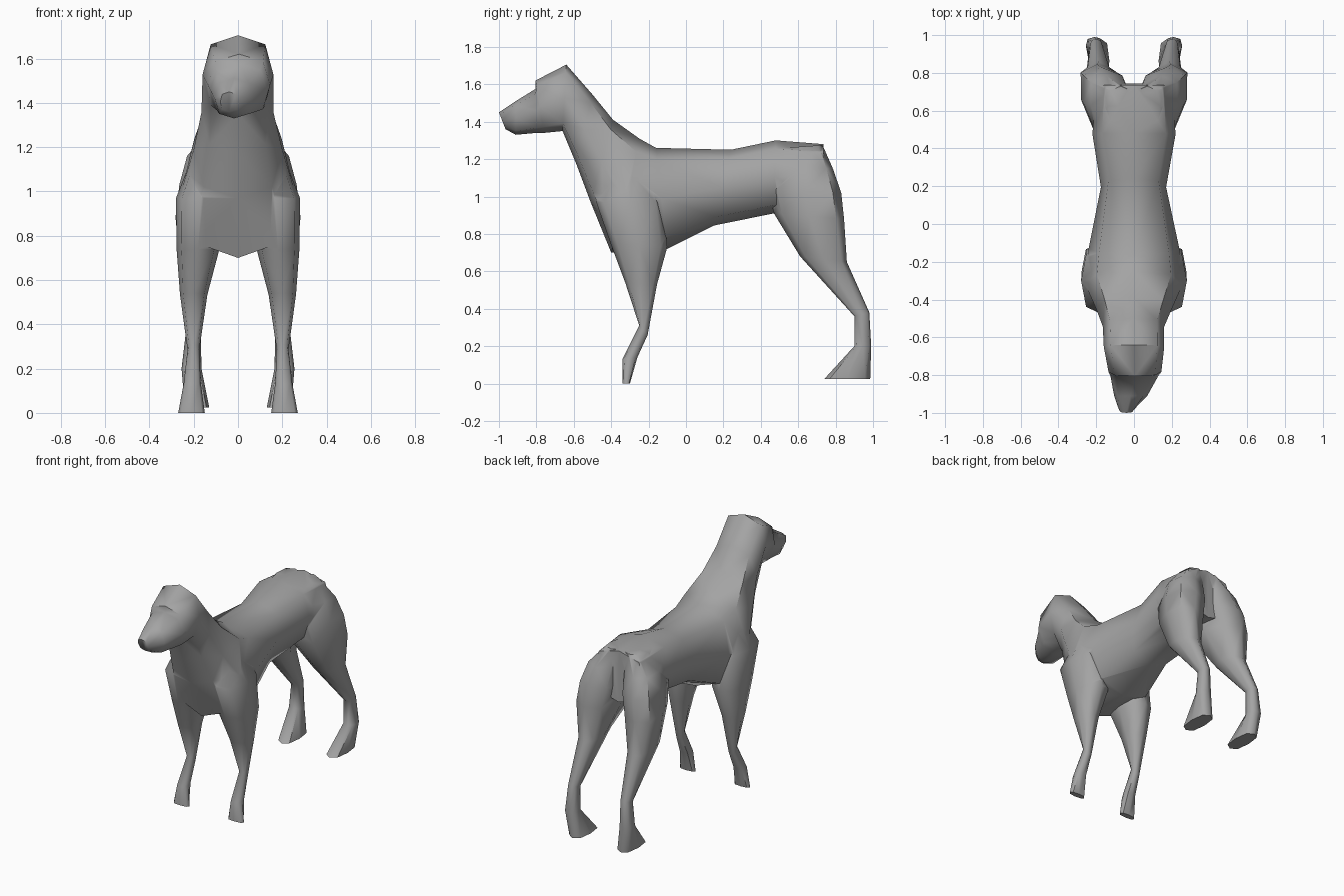
import bpy, bmesh, math
from mathutils import Vector

if "Cube" in bpy.data.objects:
    bpy.data.objects.remove(bpy.data.objects["Cube"])


def loft(name, rings, sides=8, power=0.75, mirror=1):
    """Skin rounded rings: (y1, z1, y2, z2, x_min, x_max, sideways slant)."""
    def rounded(v):
        return math.copysign(abs(v) ** power, v) if abs(v) > 1e-6 else 0
    bm = bmesh.new()
    loops = []
    for y1, z1, y2, z2, xa, xb, *slant in rings:
        loop = []
        for i in range(sides):
            a = 2 * math.pi * i / sides
            c, s = rounded(math.cos(a)), rounded(math.sin(a))
            t = (1 - c) / 2
            x = (xa + xb) / 2 + s * (xb - xa) / 2 + sum(slant) * (t - 0.5)
            loop.append(bm.verts.new(Vector((x * mirror, y1 + (y2 - y1) * t, z1 + (z2 - z1) * t))))
        loops.append(loop)
    for a, b in zip(loops, loops[1:]):
        for i in range(sides):
            j = (i + 1) % sides
            bm.faces.new((a[i], a[j], b[j], b[i]))
    bm.faces.new(loops[0])
    bm.faces.new(loops[-1])
    bmesh.ops.triangulate(bm, faces=bm.faces[:])
    bmesh.ops.recalc_face_normals(bm, faces=bm.faces[:])
    mesh = bpy.data.meshes.new(name)
    bm.to_mesh(mesh)
    bm.free()
    ob = bpy.data.objects.new(name, mesh)
    bpy.context.collection.objects.link(ob)
    return ob


# Torso, neck and head in one loft: back line point, belly line point, width
body = loft("dog_body", [
    (.735, 1.28, .745, .93, -.20, .20),
    (.48, 1.30, .47, .91, -.22, .22),
    (.24, 1.25, .15, .845, -.175, .17),
    (-.16, 1.26, -.10, .72, -.24, .24),
    (-.25, 1.31, -.40, .70, -.255, .255),
    (-.39, 1.41, -.51, .97, -.20, .20),
    (-.50, 1.545, -.585, 1.17, -.165, .16),
    (-.64, 1.705, -.66, 1.35, -.16, .16),
    (-.805, 1.62, -.76, 1.34, -.135, .145),
    (-.805, 1.575, -.80, 1.34, -.125, .13),
    (-.91, 1.51, -.91, 1.33, -.105, .07),
    (-1.0, 1.45, -.965, 1.36, -.08, .0),
])

# Front leg: front edge point, back edge point, inner and outer x
front_rings = [
    (-.37, 1.2, -.20, 1.2, .05, .19),
    (-.48, .97, -.12, .97, .05, .28),
    (-.40, .74, -.10, .73, .085, .277),
    (-.325, .54, -.155, .53, .138, .262),
    (-.25, .31, -.205, .26, .175, .228),
    (-.34, .13, -.26, .14, .168, .245),
    (-.34, .0, -.30, .0, .15, .27),
]

# Hind leg with thigh, hock and wedge foot
hind_rings = [
    (.52, 1.26, .73, 1.275, .0, .14),
    (.47, 1.17, .785, 1.15, .0, .23, .06),
    (.44, 1.04, .83, 1.02, .0, .265, .08),
    (.47, .91, .845, .88, .03, .28, .08),
    (.61, .68, .86, .65, .115, .262),
    (.90, .36, .98, .38, .168, .235),
    (.90, .20, .99, .20, .165, .255),
    (.74, .025, .985, .025, .13, .24),
]

legs = []
for side, word in ((-1, "left"), (1, "right")):
    legs.append(loft(f"front_leg_{word}", front_rings, mirror=side))
    legs.append(loft(f"hind_leg_{word}", hind_rings, mirror=side))

# Fuse legs into the torso
bpy.context.view_layer.objects.active = body
body.select_set(True)
for leg in legs:
    mod = body.modifiers.new("fuse", 'BOOLEAN')
    mod.operation = 'UNION'
    mod.solver = 'EXACT'
    mod.object = leg
    bpy.ops.object.modifier_apply(modifier=mod.name)
for leg in legs:
    bpy.data.objects.remove(leg)

# Dark grey coat
coat = bpy.data.materials.new("grey_coat")
coat.diffuse_color = (0.37, 0.37, 0.37, 1)
coat.use_nodes = True
coat.node_tree.nodes["Principled BSDF"].inputs["Base Color"].default_value = coat.diffuse_color
body.data.materials.clear()
body.data.materials.append(coat)

# Soft shading with crisp brow and feet
bpy.ops.object.shade_smooth_by_angle(angle=math.radians(60))
